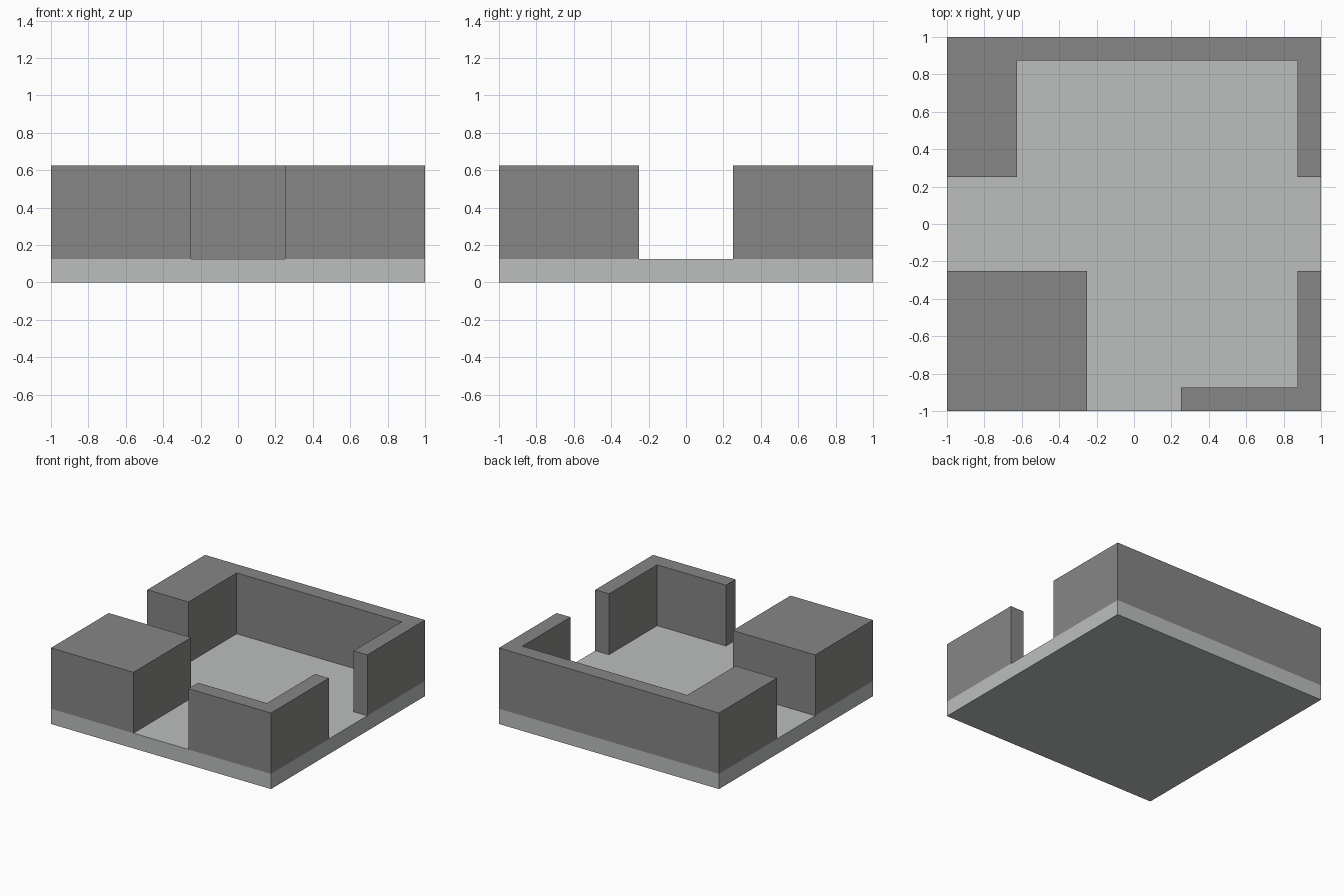
import bpy
import bmesh

cube = bpy.data.objects.get("Cube")
if cube:
    bpy.data.objects.remove(cube, do_unlink=True)

FLOOR_TOP = 0.125
WALL_TOP = 0.625


def make_material(name, color):
    mat = bpy.data.materials.new(name)
    mat.use_nodes = True
    mat.diffuse_color = (*color, 1)
    bsdf = next(n for n in mat.node_tree.nodes if n.type == 'BSDF_PRINCIPLED')
    bsdf.inputs["Base Color"].default_value = (*color, 1)
    return mat


def extrude_plan(name, outline, bottom, top, mat):
    """Raise a counter-clockwise floor plan into a solid."""
    bm = bmesh.new()
    base = bm.faces.new([bm.verts.new((x, y, bottom)) for x, y in outline])
    raised = bmesh.ops.extrude_face_region(bm, geom=[base], use_keep_orig=True)["geom"]
    verts = [g for g in raised if isinstance(g, bmesh.types.BMVert)]
    bmesh.ops.translate(bm, verts=verts, vec=(0, 0, top - bottom))
    bmesh.ops.recalc_face_normals(bm, faces=bm.faces[:])
    mesh = bpy.data.meshes.new(name)
    bm.to_mesh(mesh)
    bm.free()
    mesh.materials.append(mat)
    obj = bpy.data.objects.new(name, mesh)
    bpy.context.collection.objects.link(obj)
    return obj


def rectangle(x0, y0, x1, y1):
    return [(x0, y0), (x1, y0), (x1, y1), (x0, y1)]


light_grey = make_material("light grey floor", (0.50, 0.52, 0.515))
dark_grey = make_material("dark grey wall", (0.243, 0.24, 0.238))

# Floor slab
extrude_plan("floor_slab", rectangle(-1, -1, 1, 1), 0, FLOOR_TOP, light_grey)

# Solid corner block at the front
extrude_plan("corner_block", rectangle(-1, -1, -0.25, -0.25),
             FLOOR_TOP, WALL_TOP, dark_grey)

# Thin L-shaped wall at the other front corner
extrude_plan("front_corner_wall",
             [(0.25, -1), (1, -1), (1, -0.25), (0.875, -0.25),
              (0.875, -0.875), (0.25, -0.875)],
             FLOOR_TOP, WALL_TOP, dark_grey)

# Back wall with a thick arm on one side and a thin one on the other
extrude_plan("back_wall",
             [(-1, 0.25), (-0.625, 0.25), (-0.625, 0.875), (0.875, 0.875),
              (0.875, 0.25), (1, 0.25), (1, 1), (-1, 1)],
             FLOOR_TOP, WALL_TOP, dark_grey)
